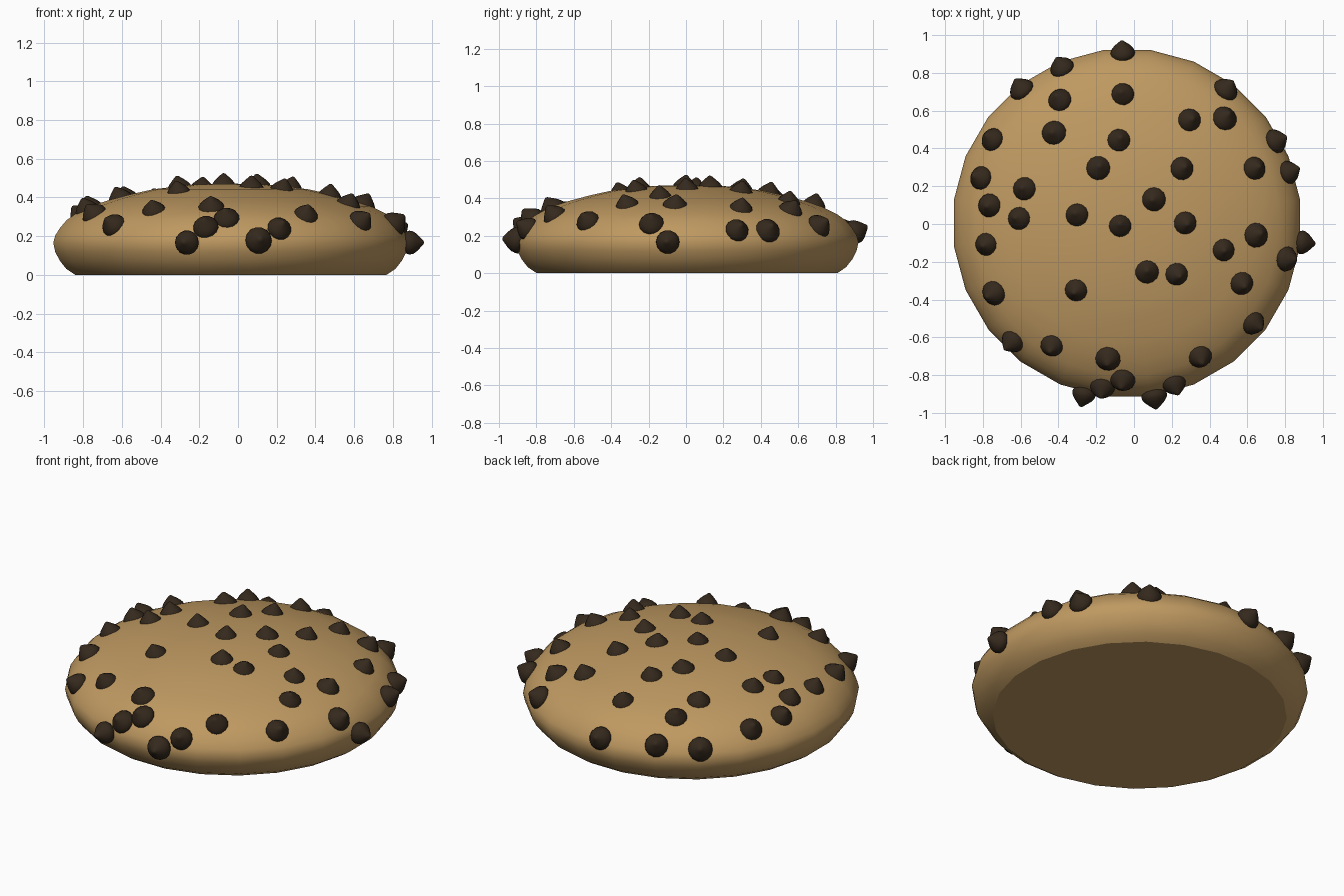
import bpy, bmesh, math, random
from mathutils import Vector

if "Cube" in bpy.data.objects:
    bpy.data.objects.remove(bpy.data.objects["Cube"])

random.seed(4)
CX, CY = -0.037, 0.005          # centre of the dough disc


def material(name, rgb):
    m = bpy.data.materials.new(name)
    m.diffuse_color = (*rgb, 1)
    m.use_nodes = True
    m.node_tree.nodes["Principled BSDF"].inputs["Base Color"].default_value = m.diffuse_color
    return m


def lathe(name, profile, sides, mat, offset=0.0):
    """Revolve (r, z) points round z; points with r = 0 become poles."""
    bm = bmesh.new()
    rings = []
    for r, z in profile:
        if r == 0:
            rings.append([bm.verts.new((0, 0, z))])
        else:
            rings.append([bm.verts.new((r * math.cos(offset + math.tau * i / sides),
                                        r * math.sin(offset + math.tau * i / sides), z))
                          for i in range(sides)])
    for a, b in zip(rings, rings[1:]):
        for i in range(sides):
            j = (i + 1) % sides
            loop = [a[i % len(a)], a[j % len(a)], b[j % len(b)], b[i % len(b)]]
            bm.faces.new(list(dict.fromkeys(loop)))
    bmesh.ops.recalc_face_normals(bm, faces=bm.faces)
    mesh = bpy.data.meshes.new(name)
    bm.to_mesh(mesh)
    bm.free()
    mesh.materials.append(mat)
    mesh.shade_smooth()
    return mesh


def add(name, mesh):
    ob = bpy.data.objects.new(name, mesh)
    bpy.context.collection.objects.link(ob)
    return ob


dough = material("dough", (0.52, 0.32, 0.12))
chocolate = material("chocolate", (0.035, 0.022, 0.012))

# Dough: low dome over a rounded rim and a flat base
top = [(0, .472), (.2, .466), (.4, .443), (.52, .417), (.64, .385), (.73, .355),
       (.81, .315), (.855, .283), (.89, .243), (.915, .203), (.925, .165)]
rim = [(.915, .12), (.892, .075), (.858, .032), (.81, 0), (0, 0)]
cookie = add("cookie_dough", lathe("cookie_dough", top + rim, 24, dough, math.radians(7.5)))
cookie.location = (CX, CY, 0)
bpy.context.view_layer.objects.active = cookie
cookie.select_set(True)
bpy.ops.object.shade_smooth_by_angle(angle=math.radians(32))

# Finely sampled dome: (r, z, normal_r, normal_z)
samples = []
for k, ((r0, z0), (r1, z1)) in enumerate(zip(top, top[1:])):
    n0 = Vector((z0 - z1, r1 - r0)).normalized()
    r2, z2 = top[min(k + 2, len(top) - 1)]
    n1 = Vector((z1 - z2, r2 - r1)).normalized() if k + 2 < len(top) else Vector((1, 0))
    for s in range(20):
        t = s / 20
        n = n0.lerp(n1, t).normalized()
        samples.append((r0 + (r1 - r0) * t, z0 + (z1 - z0) * t, n.x, n.y))

# Chocolate chip: teardrop with its round base sunk into the dough
chip_mesh = lathe("chip", [(0, -.04), (.04, -.035), (.06, -.015), (.067, .005), (.063, .022),
                           (.05, .040), (.033, .056), (.019, .068), (.009, .077), (0, .08)],
                  14, chocolate)

# Chip centres seen from above, by row from back to front
spots = [(-.06, .93), (-.39, .85), (-.61, .73), (-.40, .67), (-.06, .70), (.50, .73),
         (.30, .56), (.49, .57), (.77, .45), (-.77, .46), (-.43, .49), (-.08, .45),
         (-.19, .30), (.26, .30), (.65, .30), (.84, .28), (-.83, .25), (-.59, .19),
         (-.78, .10), (-.62, .03), (-.31, .05), (-.075, -.01), (.11, .135), (.28, .005),
         (.48, -.14), (.66, -.06), (.91, -.10), (.83, -.19), (.07, -.255), (.23, -.27),
         (.58, -.32), (-.80, -.11), (-.76, -.375), (-.31, -.355), (.65, -.54),
         (-.66, -.64), (-.445, -.66), (-.14, -.73), (-.06, -.85), (-.17, -.89),
         (-.27, -.92), (.11, -.93), (.22, -.87), (.36, -.72)]

for i, (x, y) in enumerate(spots, 1):
    dx, dy = x - CX, y - CY
    dist = math.hypot(dx, dy)
    r, z, nr, nz = min(samples, key=lambda s: abs(s[0] + .025 * s[2] - dist))
    ux, uy = dx / dist, dy / dist
    normal = Vector((ux * nr, uy * nr, nz))
    sink = .024 * nz            # chips on the crown sit deeper than those on the rim
    ob = add(f"chip_{i:02d}", chip_mesh)
    ob.location = Vector((CX + ux * r, CY + uy * r, z)) - normal * sink
    lean = Vector((random.uniform(-.2, .2), random.uniform(-.2, .2), 0)) * nz
    ob.rotation_euler = (normal + lean).to_track_quat('Z', 'Y').to_euler()
    size = random.uniform(.94, 1.04)
    ob.scale = (size, size, 1)
